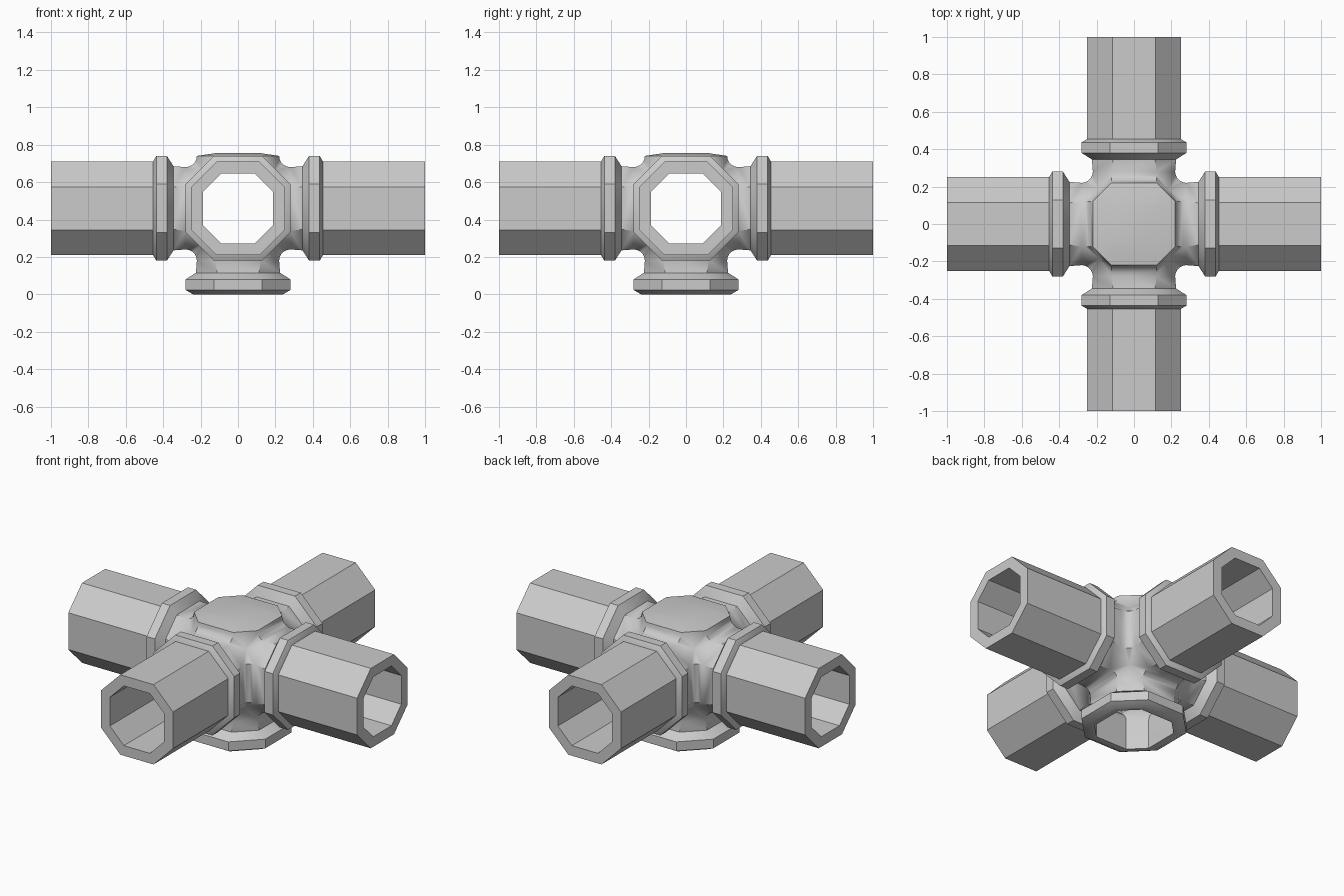
import bpy, bmesh, math
from itertools import product
from mathutils import Vector

if "Cube" in bpy.data.objects:
    bpy.data.objects.remove(bpy.data.objects["Cube"])

CZ = 0.46          # height of the pipe axes
D = 0.28           # distance at which the fillets meet each neck
K = 0.55           # flat half-width / apothem of the hub octagons


def place(axis, sign, d, u, v):
    p = [0, 0, 0]
    p[axis], p[(axis + 1) % 3], p[(axis + 2) % 3] = sign * d, u, v
    return Vector((p[0], p[1], p[2] + CZ))


def ring(axis, sign, d, r, k):
    f = r * k
    uv = [(r, -f), (r, f), (f, r), (-f, r), (-r, f), (-r, -f), (-f, -r), (f, -r)]
    return [place(axis, sign, d, u, v) for u, v in uv]


def face(bm, pts):
    bm.faces.new([bm.verts.new(p) for p in pts])


def loft(bm, axis, sign, profile, closed=False):
    rings = [ring(axis, sign, *p) for p in profile]
    if closed:
        rings.append(rings[0])
    for a, b in zip(rings, rings[1:]):
        for i in range(8):
            j = (i + 1) % 8
            face(bm, (a[i], a[j], b[j], b[i]))
    return rings


def hub_shell(bm, r, centre):
    # filleted junction of six octagonal necks: 12 edge strips + 8 corner patches
    f, rad, n = r * K, D - r, 5
    arc = []
    for i in range(n + 1):
        t = math.pi / 2 * i / n
        arc.append((D - rad * math.sin(t), D - rad * math.cos(t)))
    for c in range(3):
        for sa, sb in product((-1, 1), repeat=2):
            for p, q in zip(arc, arc[1:]):
                face(bm, [place(c, 1, h, sa * s[0], sb * s[1])
                          for s, h in ((p, -f), (p, f), (q, f), (q, -f))])
    for s in product((-1, 1), repeat=3):
        loop = []
        for c in (2, 0, 1):
            a, b = (c + 1) % 3, (c + 2) % 3
            loop += [place(c, s[c], f, s[a] * p, s[b] * q) for p, q in arc]
        mid = Vector((s[0] * centre, s[1] * centre, s[2] * centre + CZ))
        for p, q in zip(loop, loop[1:] + loop[:1]):
            face(bm, (p, q, mid))


def finish(bm, name, angle):
    bmesh.ops.remove_doubles(bm, verts=bm.verts, dist=1e-4)
    bmesh.ops.recalc_face_normals(bm, faces=bm.faces)
    me = bpy.data.meshes.new(name)
    bm.to_mesh(me)
    bm.free()
    ob = bpy.data.objects.new(name, me)
    bpy.context.collection.objects.link(ob)
    bpy.ops.object.select_all(action='DESELECT')
    ob.select_set(True)
    bpy.context.view_layer.objects.active = ob
    bpy.ops.object.shade_smooth_by_angle(angle=math.radians(angle))


arms = {"right": (0, 1), "left": (0, -1), "back": (1, 1), "front": (1, -1), "bottom": (2, -1)}

# hollow junction hub with five collars
bm = bmesh.new()
hub_shell(bm, 0.22, 0.185)
hub_shell(bm, 0.20, 0.165)
collar = [(D, .22, K), (.345, .225, .5), (.38, .28, .46), (.437, .28, .46),
          (.46, .24, .46), (.46, .20, K), (D, .20, K)]
for axis, sign in arms.values():
    loft(bm, axis, sign, collar)
# closed top cap, outside and inside
face(bm, loft(bm, 2, 1, [(D, .22, K), (.295, .12, .8)])[-1])
face(bm, ring(2, 1, D, .20, K))
finish(bm, "junction_hub", 40)

# four hollow octagonal pipes
for name, (axis, sign) in arms.items():
    if name == "bottom":
        continue
    bm = bmesh.new()
    loft(bm, axis, sign, [(.44, .25, .46), (1, .25, .46), (1, .187, .48), (.44, .187, .48)], True)
    finish(bm, name + "_pipe", 30)
